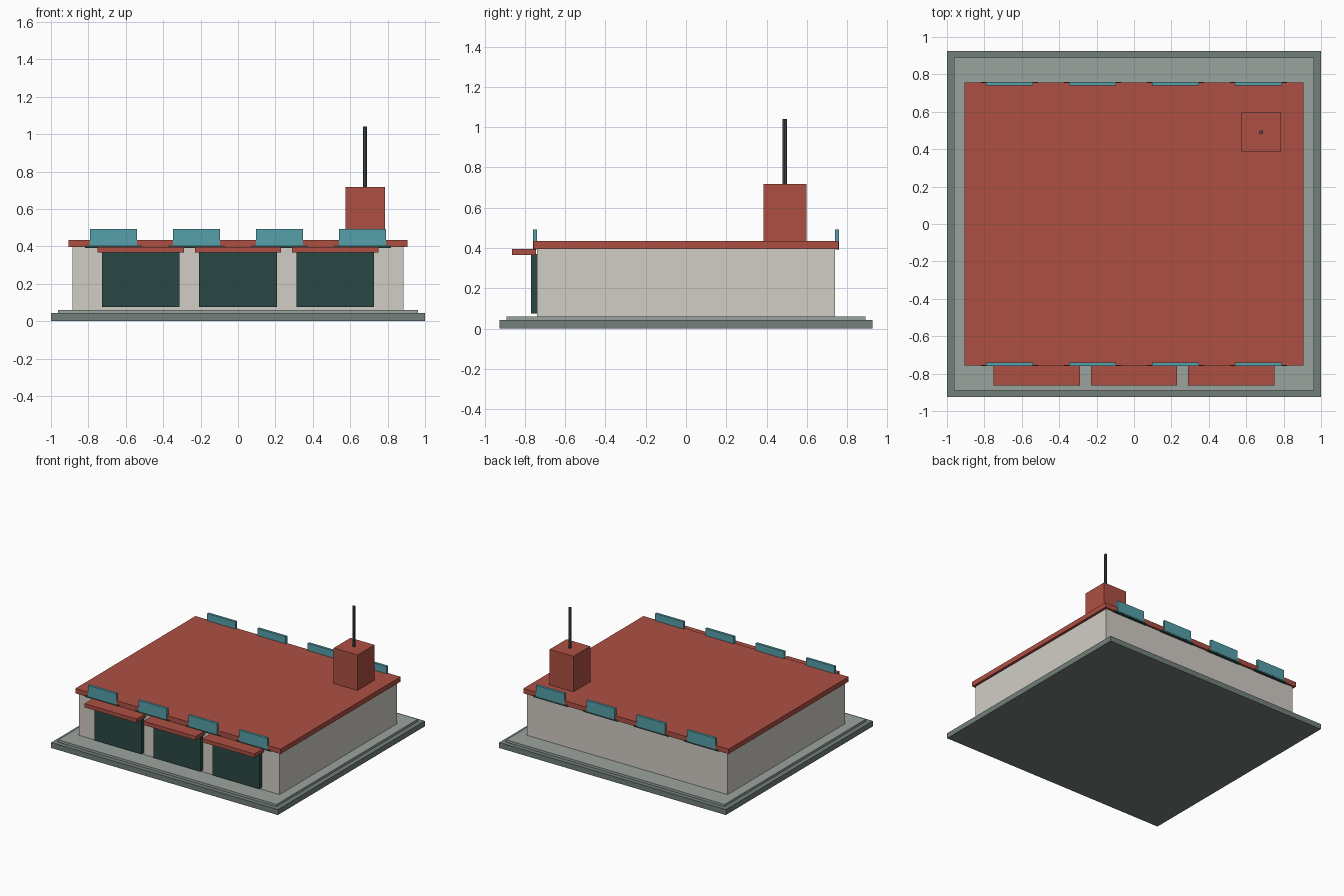
import bpy

if "Cube" in bpy.data.objects:
    bpy.data.objects.remove(bpy.data.objects["Cube"])


def material(name, rgb):
    m = bpy.data.materials.new(name)
    m.diffuse_color = (*rgb, 1)
    m.use_nodes = True
    m.node_tree.nodes["Principled BSDF"].inputs["Base Color"].default_value = m.diffuse_color
    return m


RED = material("red", (0.42, 0.08, 0.055))
STONE = material("dark_stone", (0.17, 0.215, 0.195))
PAVING = material("paving", (0.33, 0.37, 0.34))
PLASTER = material("plaster", (0.64, 0.61, 0.56))
DARK = material("dark_green", (0.023, 0.065, 0.06))
TEAL = material("teal", (0.09, 0.35, 0.4))
METAL = material("dark_metal", (0.06, 0.075, 0.075))


def box(name, x, y, z, mat):
    """Box from (min, max) ranges on each axis."""
    spans = (x, y, z)
    bpy.ops.mesh.primitive_cube_add(size=1, location=[(a + b) / 2 for a, b in spans])
    ob = bpy.context.object
    ob.name = name
    ob.scale = [b - a for a, b in spans]
    bpy.ops.object.transform_apply(location=False, rotation=False, scale=True)
    ob.data.materials.append(mat)
    return ob


# Stepped base
box("base", (-1, 1), (-0.926, 0.926), (0, 0.043), STONE)
box("paving_slab", (-0.963, 0.963), (-0.89, 0.89), (0.043, 0.061), PAVING)

# Main hall and roof
box("walls", (-0.885, 0.885), (-0.74, 0.74), (0.061, 0.396), PLASTER)
box("roof", (-0.905, 0.905), (-0.756, 0.756), (0.396, 0.435), RED)

# Front doors with awnings
for i, x in enumerate((-0.52, 0, 0.52)):
    box(f"door_{i}", (x - 0.208, x + 0.208), (-0.77, -0.738), (0.075, 0.37), DARK)
    box(f"awning_{i}", (x - 0.23, x + 0.23), (-0.863, -0.745), (0.366, 0.396), RED)

# Roof edge panels on dark sills, front and back
for side, s in (("front", -1), ("back", 1)):
    for i in range(4):
        x = -0.666 + i * 0.444
        y = s * 0.75
        box(f"{side}_panel_{i}", (x - 0.125, x + 0.125), (y - 0.01, y + 0.01), (0.405, 0.492), TEAL)
        box(f"{side}_sill_{i}", (x - 0.152, x + 0.152), (y - 0.009, y + 0.009), (0.392, 0.405), DARK)

# Roof tower and mast
box("roof_tower", (0.575, 0.785), (0.385, 0.597), (0.43, 0.718), RED)
bpy.ops.mesh.primitive_cylinder_add(vertices=8, radius=0.011, depth=0.325, location=(0.68, 0.49, 0.8775))
mast = bpy.context.object
mast.name = "mast"
mast.data.materials.append(METAL)
